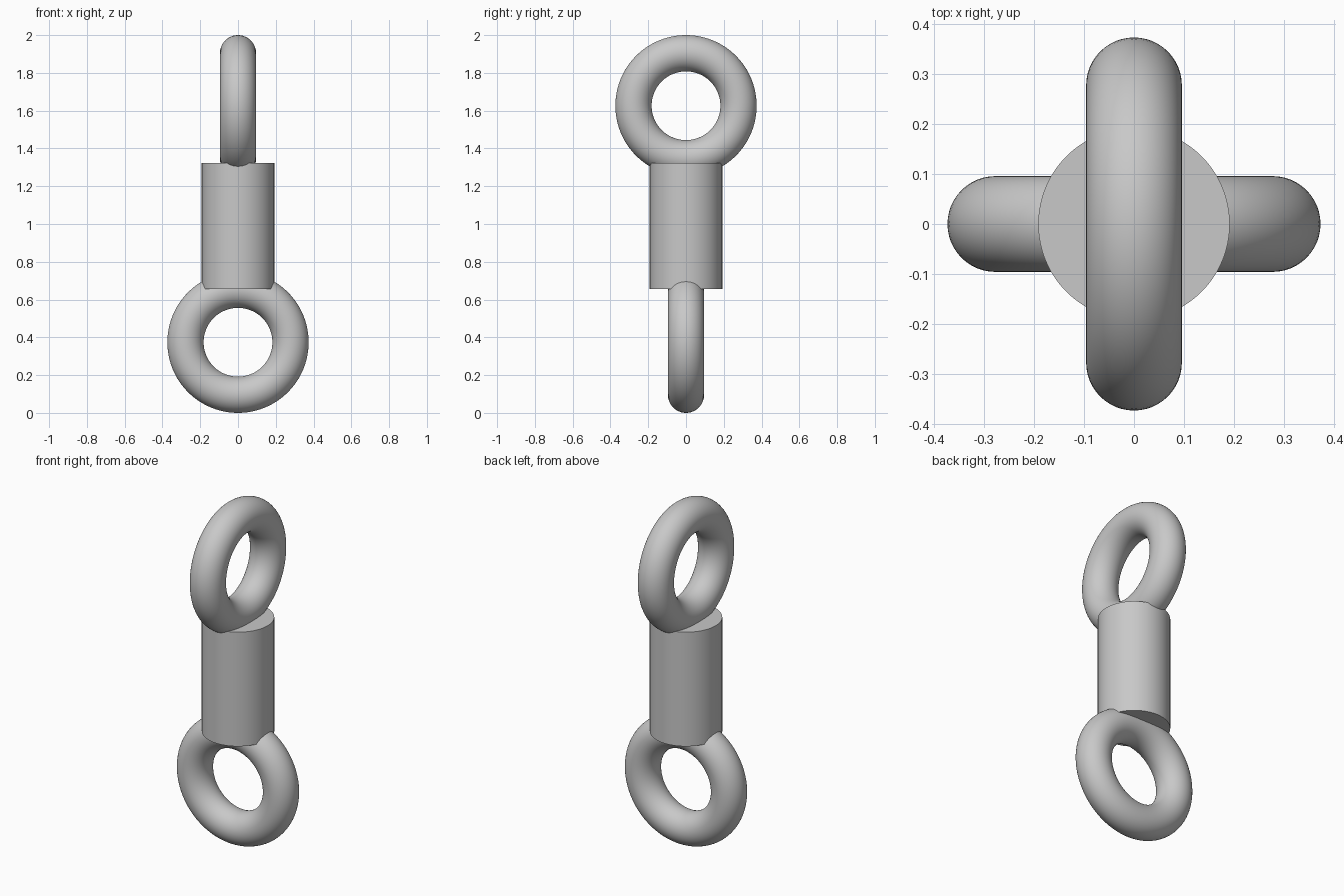
import bpy
import math

cube = bpy.data.objects.get("Cube")
if cube:
    bpy.data.objects.remove(cube, do_unlink=True)

# Single plain metal colour
GREY = (0.58, 0.58, 0.58, 1.0)
metal = bpy.data.materials.new("grey metal")
metal.use_nodes = True
metal.diffuse_color = GREY
metal.node_tree.nodes["Principled BSDF"].inputs["Base Color"].default_value = GREY


def finish(name):
    obj = bpy.context.object
    obj.name = name
    obj.data.materials.append(metal)
    bpy.ops.object.shade_smooth_by_angle(angle=math.radians(35))
    return obj


def ring(name, z, rotation):
    bpy.ops.mesh.primitive_torus_add(
        major_radius=0.278, minor_radius=0.096,
        major_segments=96, minor_segments=48,
        location=(0, 0, z), rotation=rotation)
    return finish(name)


# Central barrel
bottom, top = 0.655, 1.322
bpy.ops.mesh.primitive_cylinder_add(
    vertices=96, radius=0.192, depth=top - bottom,
    location=(0, 0, (top + bottom) / 2))
finish("barrel")

# Two eyes at right angles to each other
quarter = math.pi / 2
ring("lower_ring", 0.374, (quarter, 0, 0))
ring("upper_ring", 1.626, (0, quarter, 0))
